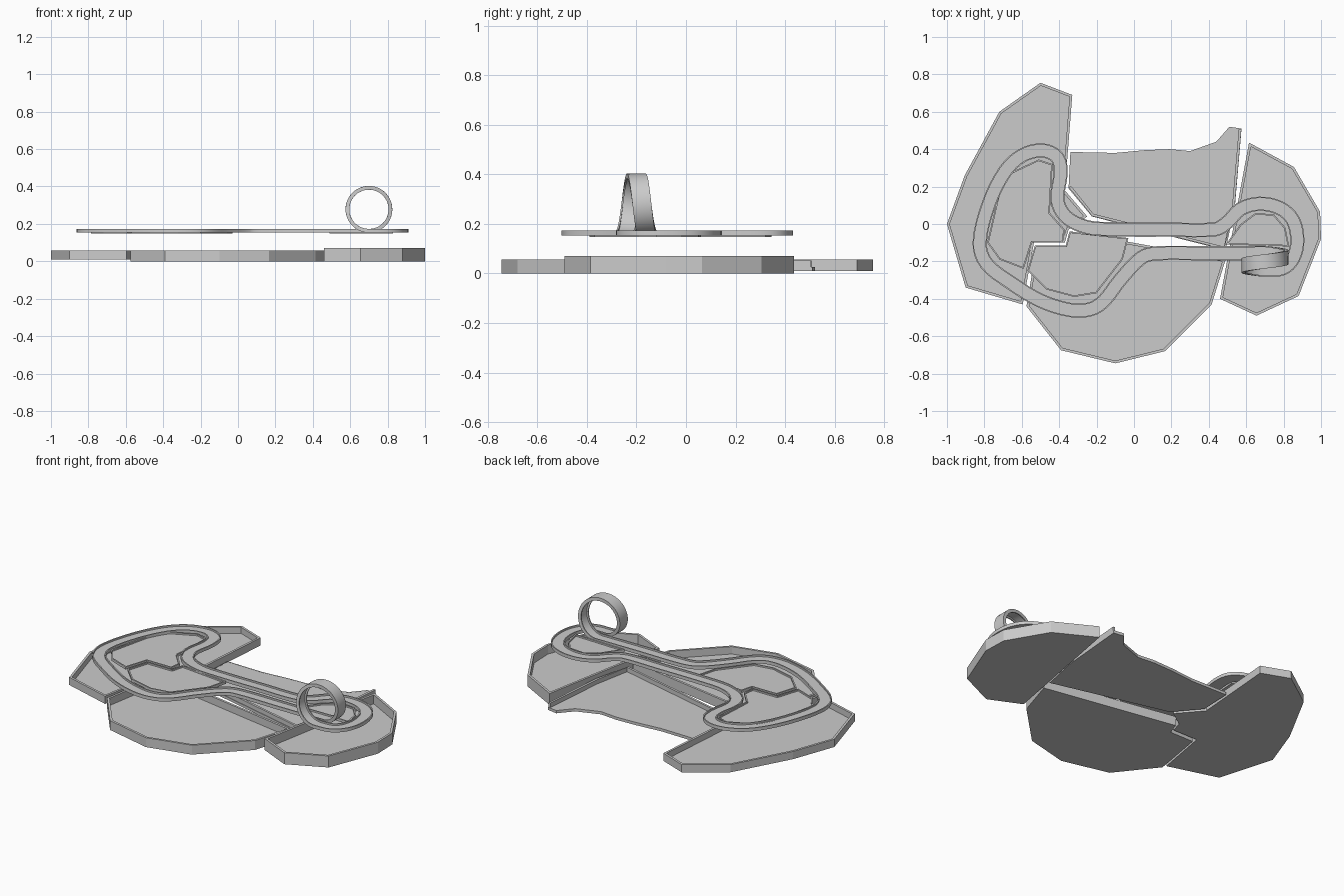
import bpy, math
from mathutils import Vector

if "Cube" in bpy.data.objects:
    bpy.data.objects.remove(bpy.data.objects["Cube"])


def make(name, verts, faces):
    me = bpy.data.meshes.new(name)
    me.from_pydata(verts, [], faces)
    me.validate()
    ob = bpy.data.objects.new(name, me)
    bpy.context.collection.objects.link(ob)
    return ob


def ccw(pts):
    area = sum(a[0] * b[1] - b[0] * a[1] for a, b in zip(pts, pts[1:] + pts[:1]))
    return pts if area > 0 else pts[::-1]


def inset(pts, d):
    """Mitred inward offset of a counter-clockwise outline."""
    out, n = [], len(pts)
    for i in range(n):
        p = Vector(pts[i])
        e1 = (p - Vector(pts[i - 1])).normalized()
        e2 = (Vector(pts[(i + 1) % n]) - p).normalized()
        n1, n2 = Vector((-e1.y, e1.x)), Vector((-e2.y, e2.x))
        out.append(p + (n1 + n2) * d / max(0.35, 1 + n1.dot(n2)))
    return out


def tray(name, pts, z0, floor, top, rim):
    """Solid tray: outer wall, flat rim, inner wall and recessed floor."""
    pts = ccw(pts)
    n = len(pts)
    inner = inset(pts, rim)
    rings = [(pts, z0), (pts, top), (inner, top), (inner, floor)]
    verts = [(p[0], p[1], z) for ring, z in rings for p in ring]
    faces = [tuple(range(n))[::-1], tuple(range(3 * n, 4 * n))]
    for r in range(3):
        for i in range(n):
            j = (i + 1) % n
            faces.append((r * n + i, r * n + j, (r + 1) * n + j, (r + 1) * n + i))
    return make(name, verts, faces)


def sweep(name, path, ups, profile, closed):
    """Sweep a closed (side, up) profile along a path with given up vectors."""
    n, m = len(path), len(profile)
    verts, faces = [], []
    for i in range(n):
        a = path[i - 1] if (closed or i) else path[0]
        b = path[(i + 1) % n] if (closed or i < n - 1) else path[-1]
        side = (b - a).cross(ups[i]).normalized()
        verts += [path[i] + side * s + ups[i] * h for s, h in profile]
    for i in range(n if closed else n - 1):
        for k in range(m):
            j, l = (i + 1) % n, (k + 1) % m
            faces.append((i * m + k, i * m + l, j * m + l, j * m + k))
    if not closed:
        faces += [tuple(range(m))[::-1], tuple(range((n - 1) * m, n * m))]
    return make(name, verts, faces)


# Base trays
left = [(-.5, .755), (-.33, .69), (-.37, .18), (-.25, .04), (-.35, -.03), (-.37, -.1),
        (-.535, -.1), (-.595, -.43), (-.9, -.34), (-1, 0), (-.905, .26), (-.72, .6)]
front = [(-.575, -.44), (-.52, -.115), (-.36, -.115), (-.335, -.04), (.49, -.19),
         (.415, -.43), (.165, -.68), (-.1, -.745), (-.39, -.675)]
right = [(.615, .435), (.855, .305), (.995, .065), (1, -.08), (.88, -.385),
         (.655, -.49), (.46, -.4)]
tray("left_base_tray", left, .01, .02, .057, .014)
tray("front_base_tray", front, 0, .012, .057, .014)
tray("right_base_tray", right, 0, .015, .07, .014)

# Back base: open slab with walls on three sides
back = [(-.34, .385), (-.35, .19), (-.225, .04), (.49, -.14), (.54, .1), (.575, .51),
        (.51, .52), (.44, .44), (.3, .39), (.19, .4), (.06, .395), (-.1, .38)]
tray("back_base_slab", back, .01, .026, .027, .004)
wall = [Vector((x, y, .027)) for x, y in
        [(-.343, .2), (-.22, .048), (.482, -.128), (.532, .1), (.567, .505)]]
sweep("back_base_wall", wall, [Vector((0, 0, 1))] * len(wall),
      [(-.007, -.01), (.007, -.01), (.007, .026), (-.007, .026)], False)

# Raised infields inside the circuit
infields = {
    "left_infield": [(-.51, .345), (-.435, .32), (-.45, .06), (-.37, -.03), (-.38, -.1),
                     (-.545, -.1), (-.59, -.24), (-.72, -.19), (-.785, -.1), (-.72, .18),
                     (-.67, .27)],
    "front_infield": [(-.53, -.115), (-.365, -.115), (-.345, -.04), (-.03, -.075),
                      (-.06, -.19), (-.2, -.37), (-.32, -.39), (-.47, -.35), (-.57, -.25)],
    "right_infield": [(.49, -.11), (.57, .0), (.65, .06), (.75, .05), (.81, -.02), (.83, -.12)],
}
for name, pts in infields.items():
    tray(name, pts, .148, .155, .164, .008)

# Circuit: flat lap from loop exit to loop entry, then the vertical loop
lap = [(.70, -.155), (.4, -.157), (.12, -.157), (.04, -.18), (-.075, -.3), (-.16, -.41),
       (-.23, -.455), (-.34, -.46), (-.5, -.41), (-.665, -.31), (-.79, -.21), (-.825, -.1),
       (-.775, .11), (-.69, .28), (-.6, .365), (-.49, .393), (-.41, .355), (-.393, .27),
       (-.41, .13), (-.365, .04), (-.26, -.015), (-.13, -.028), (.19, -.03), (.435, -.028),
       (.5, .01), (.57, .08), (.67, .108), (.78, .085), (.85, .02), (.873, -.09),
       (.85, -.185), (.795, -.237), (.70, -.245)]
P = [Vector((x, y, .163)) for x, y in lap]
ctrl = [P[0] + Vector((.2, 0, 0))] + P + [P[-1] - Vector((.1, 0, 0))]
path, ups = [], []
for i in range(1, len(ctrl) - 2):
    p0, p1, p2, p3 = ctrl[i - 1:i + 3]
    for k in range(4):
        t = k / 4
        h = 3 * t * t - 2 * t ** 3
        # Short-biased tangents keep uneven spacing from overshooting
        L = (p2 - p1).length
        m1 = (p2 - p0).normalized() * L
        m2 = (p3 - p1).normalized() * L
        path.append(p1 * (1 - h) + p2 * h + m1 * (t * (1 - t) ** 2) + m2 * (t * t * (t - 1)))
        ups.append(Vector((0, 0, 1)))
R, steps = .115, 36
for i in range(steps):
    a = 2 * math.pi * i / steps
    path.append(Vector((.70 - R * math.sin(a), -.245 + .09 * i / steps,
                        .163 + R * (1 - math.cos(a)))))
    ups.append(Vector((math.sin(a), 0, math.cos(a))))
w = .038
channel = [(-w, -.01), (w, -.01), (w, .01), (w - .007, .01), (w - .007, 0),
           (-w + .007, 0), (-w + .007, .01), (-w, .01)]
track = sweep("track_with_loop", path, ups, channel, True)

# Consistent normals, and smooth shading on the curved track
bpy.ops.object.select_all(action='SELECT')
bpy.context.view_layer.objects.active = track
bpy.ops.object.mode_set(mode='EDIT')
bpy.ops.mesh.select_all(action='SELECT')
bpy.ops.mesh.normals_make_consistent(inside=False)
bpy.ops.object.mode_set(mode='OBJECT')
bpy.ops.object.select_all(action='DESELECT')
track.select_set(True)
bpy.ops.object.shade_smooth_by_angle(angle=math.radians(30))
